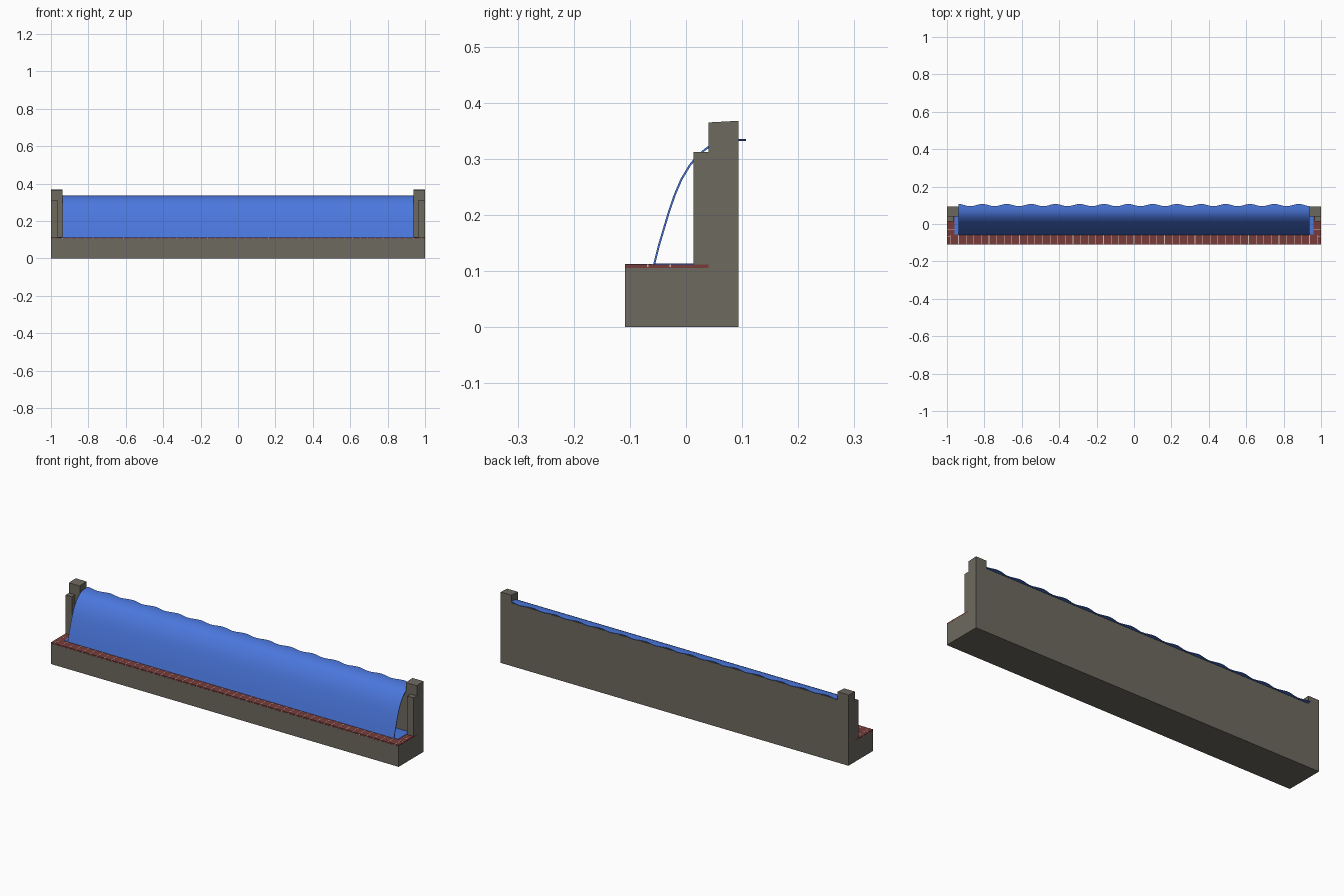
import bpy, bmesh, math

if "Cube" in bpy.data.objects:
    bpy.data.objects.remove(bpy.data.objects["Cube"])


def material(name, rgb):
    m = bpy.data.materials.new(name)
    m.diffuse_color = (*rgb, 1)
    m.use_nodes = True
    m.node_tree.nodes["Principled BSDF"].inputs["Base Color"].default_value = m.diffuse_color
    return m


STONE = material("grey stone", (0.155, 0.142, 0.117))
BRICK = material("red brick", (0.19, 0.045, 0.042))
MORTAR = material("pale mortar", (0.62, 0.52, 0.48))
WATER = material("blue water", (0.07, 0.185, 0.72))


def finish(name, bm, mat):
    bmesh.ops.recalc_face_normals(bm, faces=bm.faces)
    me = bpy.data.meshes.new(name)
    bm.to_mesh(me)
    bm.free()
    me.materials.append(mat)
    ob = bpy.data.objects.new(name, me)
    bpy.context.collection.objects.link(ob)
    return ob


def add_prism(bm, x0, x1, profile):
    """Extrude a (y, z) profile along x."""
    f = bm.faces.new([bm.verts.new((x0, y, z)) for y, z in profile])
    ext = bmesh.ops.extrude_face_region(bm, geom=[f])
    moved = [v for v in ext["geom"] if isinstance(v, bmesh.types.BMVert)]
    bmesh.ops.translate(bm, verts=moved, vec=(x1 - x0, 0, 0))


def rect(y0, y1, z0, z1):
    return [(y0, z0), (y1, z0), (y1, z1), (y0, z1)]


def prism(name, x0, x1, profile, mat):
    bm = bmesh.new()
    add_prism(bm, x0, x1, profile)
    return finish(name, bm, mat)


# Stone base with the back wall rising behind it
prism("base_and_wall", -1, 1,
      [(-0.109, 0), (0.094, 0), (0.094, 0.328), (0.04, 0.316),
       (0.04, 0.106), (-0.109, 0.106)], STONE)

# End pillars and the smaller buttresses in front of them
for side, a, b in (("left", -1, -0.938), ("right", 0.938, 1)):
    prism(side + "_pillar", a, b,
          [(0.04, 0.10), (0.094, 0.10), (0.094, 0.368), (0.04, 0.365)], STONE)
for side, a, b in (("left", -1, -0.964), ("right", 0.964, 1)):
    prism(side + "_buttress", a, b, rect(0.013, 0.041, 0.112, 0.312), STONE)

# Brick paving on the ledge
prism("brick_ledge", -1, 1, rect(-0.1085, 0.04, 0.105, 0.1120), BRICK)

# Mortar joints between the bricks, showing on top and along the edges
bm = bmesh.new()
for i in range(-24, 25):
    x = i * 0.0408
    add_prism(bm, x - 0.0016, x + 0.0016, rect(-0.1090, -0.06, 0.107, 0.1125))
add_prism(bm, -1.0004, 1.0004, rect(-0.0295, -0.0265, 0.107, 0.1125))
for s in (-1, 1):
    a, b = sorted((s * 0.985, s * 1.0004))
    add_prism(bm, a, b, rect(-0.0695, -0.0665, 0.107, 0.1125))
finish("mortar_joints", bm, MORTAR)

# Still pool behind the falling sheet
prism("pool", -0.96, 0.96, rect(-0.057, 0.04, 0.110, 0.1133), WATER)

# Curved sheet of water with a rippled back edge
PROFILE = [(-0.057, 0.111), (-0.0485, 0.145), (-0.039, 0.177), (-0.030, 0.207),
           (-0.020, 0.236), (-0.008, 0.264), (0.007, 0.289), (0.023, 0.308),
           (0.041, 0.322), (0.056, 0.3295), (0.072, 0.333), (0.088, 0.334),
           (0.101, 0.3335)]
N = 174
bm = bmesh.new()
rows = []
for i in range(N + 1):
    x = -0.938 + 1.876 * i / N
    wave = 0.006 * math.cos(2 * math.pi * (x + 0.81) / 0.13)
    rows.append([bm.verts.new((x, y + wave * max(0, (y - 0.072) / 0.029), z))
                 for y, z in PROFILE])
for r0, r1 in zip(rows, rows[1:]):
    for j in range(len(PROFILE) - 1):
        bm.faces.new((r0[j], r1[j], r1[j + 1], r0[j + 1]))
sheet = finish("water_sheet", bm, WATER)
mod = sheet.modifiers.new("thickness", "SOLIDIFY")
mod.thickness = 0.0035
mod.offset = 0
bpy.context.view_layer.objects.active = sheet
sheet.select_set(True)
bpy.ops.object.modifier_apply(modifier=mod.name)
bpy.ops.object.shade_smooth_by_angle(angle=math.radians(40))
